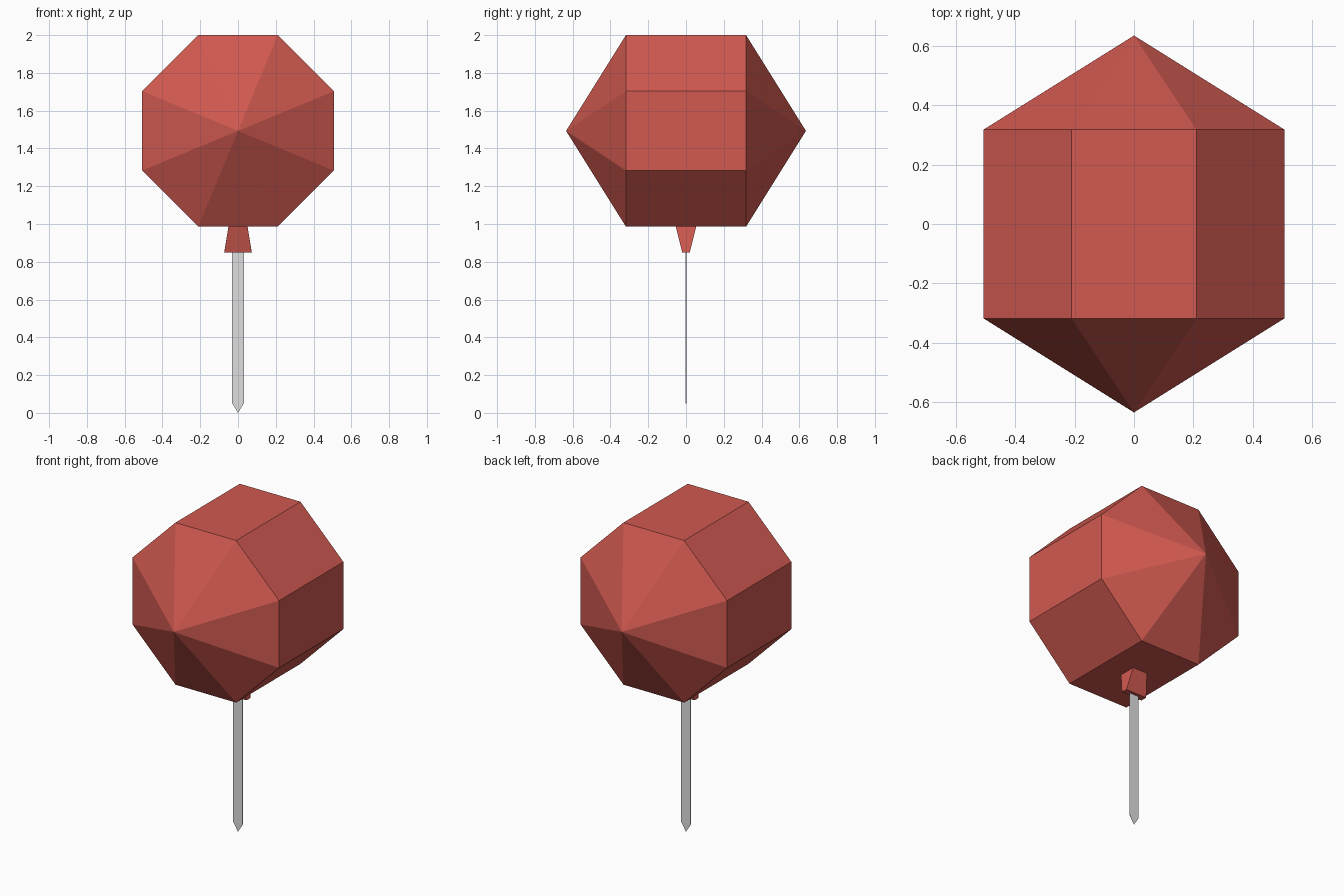
import bpy, bmesh
from math import pi, cos, sin

cube = bpy.data.objects.get("Cube")
if cube:
    bpy.data.objects.remove(cube, do_unlink=True)


def make_material(name, rgb):
    mat = bpy.data.materials.new(name)
    mat.use_nodes = True
    color = (*rgb, 1.0)
    mat.diffuse_color = color
    mat.node_tree.nodes["Principled BSDF"].inputs["Base Color"].default_value = color
    return mat


def loft(name, rings, mat):
    """Join rings of equal length; a one-point ring closes to a tip, others get a cap."""
    bm = bmesh.new()
    loops = [[bm.verts.new(p) for p in ring] for ring in rings]
    for a, b in zip(loops, loops[1:]):
        n = max(len(a), len(b))
        for i in range(n):
            j = (i + 1) % n
            corners = [a[i % len(a)], a[j % len(a)], b[j % len(b)], b[i % len(b)]]
            bm.faces.new(list(dict.fromkeys(corners)))
    for end in (loops[0], loops[-1]):
        if len(end) > 2:
            bm.faces.new(end)
    bmesh.ops.recalc_face_normals(bm, faces=bm.faces)
    mesh = bpy.data.meshes.new(name)
    bm.to_mesh(mesh)
    bm.free()
    mesh.materials.append(mat)
    obj = bpy.data.objects.new(name, mesh)
    bpy.context.collection.objects.link(obj)
    return obj


def octagon(y, half_width, z):
    r = half_width / cos(pi / 8)
    angles = [pi / 8 + i * pi / 4 for i in range(8)]
    return [(r * cos(a), y, z + r * sin(a)) for a in angles]


def rectangle(hx, hy, z):
    return [(-hx, -hy, z), (hx, -hy, z), (hx, hy, z), (-hx, hy, z)]


red = make_material("balloon red", (0.63, 0.10, 0.08))
pale = make_material("string pale grey", (0.74, 0.74, 0.74))

# Balloon: eight-sided drum with pointed front and back
mid, half, drum, tip = 1.493, 0.507, 0.318, 0.635
loft("balloon", [[(0, -tip, mid)], octagon(-drum, half, mid),
                 octagon(drum, half, mid), [(0, tip, mid)]], red)

# Knot: flares sideways and narrows front to back
loft("knot", [rectangle(0.05, 0.055, 0.99), rectangle(0.073, 0.02, 0.85)], red)

# String: thin flat ribbon with a pointed end
thin = 0.0015
loft("string", [rectangle(0.033, thin, 0.87), rectangle(0.033, thin, 0.055),
                [(0, 0, 0)]], pale)
